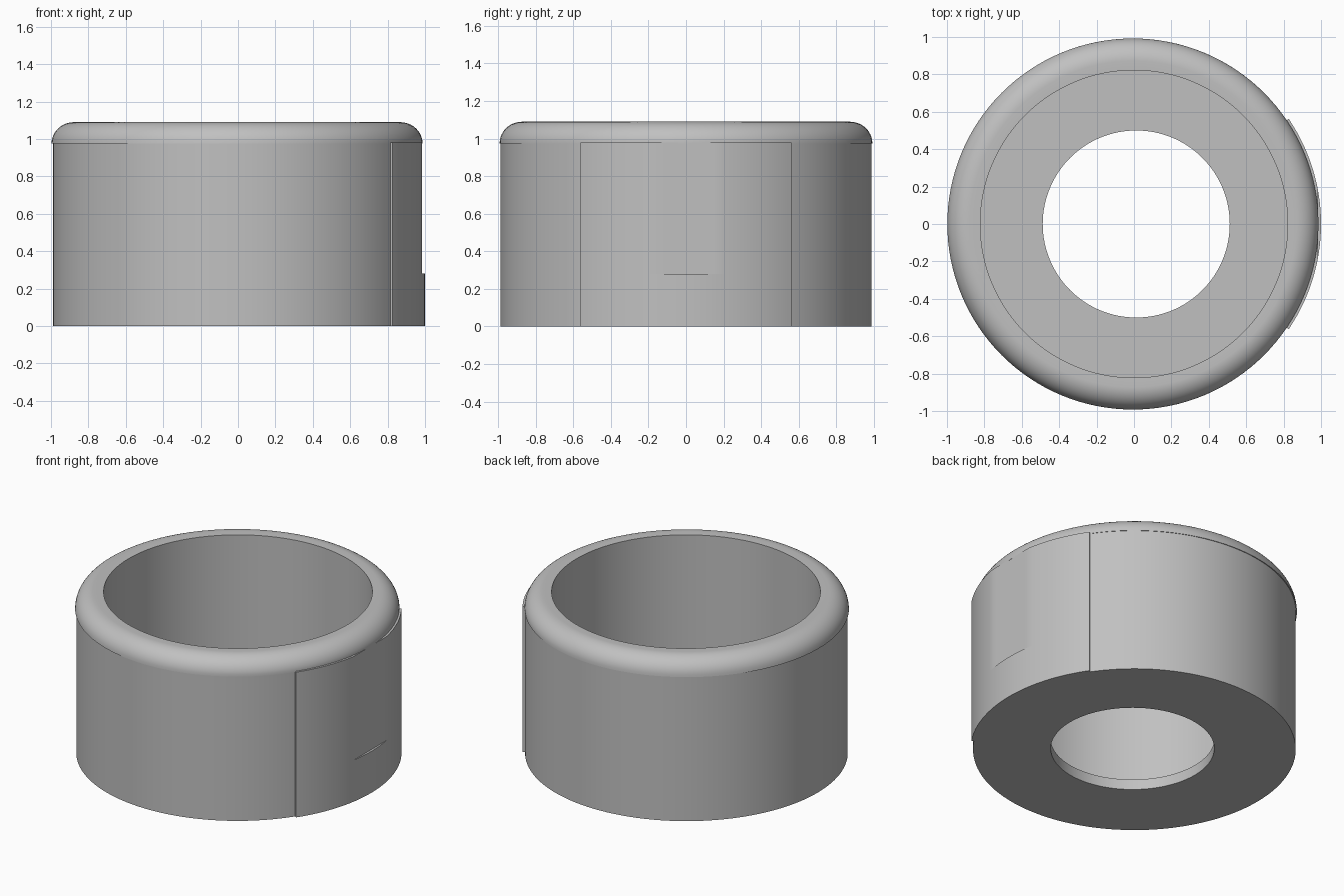
import bpy, bmesh, math

SEGMENTS = 128

cube = bpy.data.objects.get("Cube")
if cube:
    bpy.data.objects.remove(cube, do_unlink=True)

grey = bpy.data.materials.new("plain_grey")
grey.use_nodes = True
colour = (0.53, 0.53, 0.53, 1)
grey.diffuse_color = colour
for node in grey.node_tree.nodes:
    if node.type == 'BSDF_PRINCIPLED':
        node.inputs["Base Color"].default_value = colour


def finish(bm, name):
    bmesh.ops.recalc_face_normals(bm, faces=bm.faces)
    mesh = bpy.data.meshes.new(name)
    bm.to_mesh(mesh)
    bm.free()
    mesh.materials.append(grey)
    obj = bpy.data.objects.new(name, mesh)
    bpy.context.collection.objects.link(obj)
    bpy.ops.object.select_all(action='DESELECT')
    obj.select_set(True)
    bpy.context.view_layer.objects.active = obj
    bpy.ops.object.shade_smooth_by_angle(angle=math.radians(35))
    return obj


def lathe(name, profile):
    """Closed profile of (radius, height, x offset) turned around z."""
    bm = bmesh.new()
    rings = []
    for r, z, cx in profile:
        turns = [2 * math.pi * i / SEGMENTS for i in range(SEGMENTS)]
        rings.append([bm.verts.new((cx + r * math.cos(a), r * math.sin(a), z)) for a in turns])
    for k, low in enumerate(rings):
        high = rings[(k + 1) % len(rings)]
        for i in range(SEGMENTS):
            j = (i + 1) % SEGMENTS
            bm.faces.new((low[i], low[j], high[j], high[i]))
    return finish(bm, name)


def curved_plate(name, z0, z1, flat_x):
    """Thin arc on the +x side, its bulge cut off flat at flat_x."""
    bm = bmesh.new()
    half, steps = math.radians(34.2), 40
    sections = []
    for i in range(steps + 1):
        a = half * (2 * i / steps - 1)
        c, s = math.cos(a), math.sin(a)
        outer = min(c, flat_x)
        corners = [(0.96 * c, 0.96 * s, z0), (outer, s, z0),
                   (outer, s, z1), (0.96 * c, 0.96 * s, z1)]
        sections.append([bm.verts.new(p) for p in corners])
    for a, b in zip(sections, sections[1:]):
        for k in range(4):
            n = (k + 1) % 4
            bm.faces.new((a[k], a[n], b[n], b[k]))
    bm.faces.new(sections[0])
    bm.faces.new(sections[-1])
    return finish(bm, name)


# Cup wall and floor with the round hole
lathe("cup_body", [(0.5, 0, 0.012), (0.987, 0, -0.003), (0.987, 0.978, -0.003),
                   (0.822, 0.978, 0), (0.822, 0.07, 0), (0.5, 0.07, 0.012)])

# Rounded rim on top of the wall
rim = [(0.822, 0.975, 0), (0.992, 0.975, -0.006)]
for i in range(1, 13):
    a = math.pi / 2 * i / 12
    rim.append((0.872 + 0.12 * math.cos(a), 0.975 + 0.115 * math.sin(a), -0.005))
rim.append((0.822, 1.088, 0))
lathe("rounded_rim", rim)

# Raised side plate: full curve at the foot, flattened above
curved_plate("side_plate_lower", 0, 0.28, 1)
curved_plate("side_plate_upper", 0.28, 0.98, 0.985)
